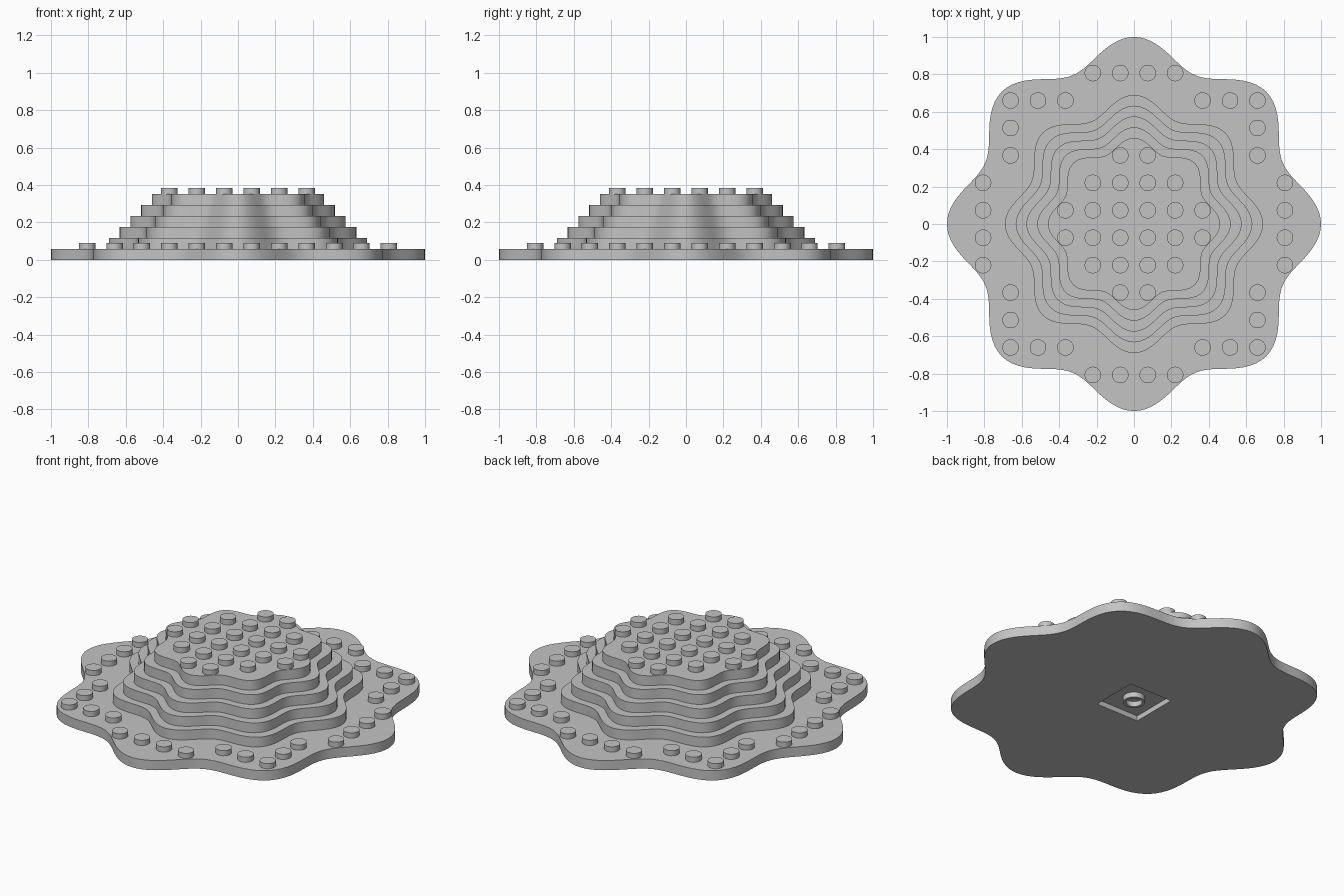
import bpy
import bmesh
from math import cos, sin, tau, radians
from mathutils import Matrix

if "Cube" in bpy.data.objects:
    bpy.data.objects.remove(bpy.data.objects["Cube"])

PITCH = 0.1467          # stud spacing
LAYER = 0.0587          # height of one layer
STUD_R, STUD_H = 0.044, 0.031
RECESS, DEPTH = 0.285, 0.031

grey = bpy.data.materials.new("light_grey")
grey.use_nodes = True
colour = (0.55, 0.55, 0.55, 1)
grey.diffuse_color = colour
grey.node_tree.nodes["Principled BSDF"].inputs["Base Color"].default_value = colour


def add_object(name, bm):
    bmesh.ops.recalc_face_normals(bm, faces=bm.faces)
    mesh = bpy.data.meshes.new(name)
    bm.to_mesh(mesh)
    bm.free()
    mesh.materials.append(grey)
    obj = bpy.data.objects.new(name, mesh)
    bpy.context.collection.objects.link(obj)
    return obj


def smooth(obj):
    bpy.ops.object.select_all(action='DESELECT')
    obj.select_set(True)
    bpy.context.view_layer.objects.active = obj
    bpy.ops.object.shade_smooth_by_angle(angle=radians(30))


def extrude_up(bm, faces, height):
    ext = bmesh.ops.extrude_face_region(bm, geom=faces, use_keep_orig=True)
    verts = [g for g in ext["geom"] if isinstance(g, bmesh.types.BMVert)]
    bmesh.ops.translate(bm, verts=verts, vec=(0, 0, height))


def wavy_slab(name, size, z, steps=192):
    """Slab with an eight-lobed outline."""
    bm = bmesh.new()
    ring = []
    for i in range(steps):
        a = tau * i / steps
        r = size * (0.93 + 0.07 * cos(8 * a))
        ring.append(bm.verts.new((r * cos(a), r * sin(a), z)))
    extrude_up(bm, [bm.faces.new(ring)], LAYER)
    return add_object(name, bm)


def studs(name, cells, z):
    """Round studs at half-pitch cells, mirrored to all four quadrants."""
    bm = bmesh.new()
    for cx, cy in cells:
        for sx in (-1, 1):
            for sy in (-1, 1):
                place = Matrix.Translation((sx * cx * PITCH, sy * cy * PITCH, z + STUD_H / 2))
                bmesh.ops.create_cone(bm, cap_ends=True, segments=32, radius1=STUD_R,
                                      radius2=STUD_R, depth=STUD_H, matrix=place)
    smooth(add_object(name, bm))


# Base plate with a square recess cut into the underside
base = wavy_slab("base_plate", 1.0, 0)
bm = bmesh.new()
bmesh.ops.create_cube(bm, size=1, matrix=Matrix.Diagonal((RECESS, RECESS, DEPTH * 2, 1)))
cutter = add_object("recess_cutter", bm)
cutter.hide_render = True
cut = base.modifiers.new("recess", 'BOOLEAN')
cut.operation = 'DIFFERENCE'
cut.solver = 'EXACT'
cut.object = cutter
bpy.context.view_layer.objects.active = base
bpy.ops.object.modifier_apply(modifier=cut.name)
bpy.data.objects.remove(cutter)
smooth(base)

# Stepped tiers
for level in range(1, 6):
    smooth(wavy_slab(f"tier_{level}", 0.7475 - 0.0575 * level, level * LAYER))

# Studs on the top tier and around the rim
studs("top_studs", [(0.5, 0.5), (1.5, 0.5), (2.5, 0.5), (0.5, 1.5), (1.5, 1.5), (0.5, 2.5)],
      6 * LAYER)
rim = [(0.5, 5.5), (1.5, 5.5), (2.5, 4.5), (3.5, 4.5)]
studs("rim_studs", rim + [(y, x) for x, y in rim] + [(4.5, 4.5)], LAYER)

# Hollow tube inside the recess
bm = bmesh.new()
outline = [(0.044, 0), (0.06, 0), (0.06, DEPTH), (0.044, DEPTH)]
loop = [bm.verts.new((r, 0, z)) for r, z in outline]
edges = [bm.edges.new((loop[i], loop[(i + 1) % 4])) for i in range(4)]
bmesh.ops.spin(bm, geom=loop + edges, cent=(0, 0, 0), axis=(0, 0, 1),
               angle=tau, steps=32, use_merge=True)
bmesh.ops.remove_doubles(bm, verts=bm.verts, dist=0.0001)
smooth(add_object("underside_tube", bm))
